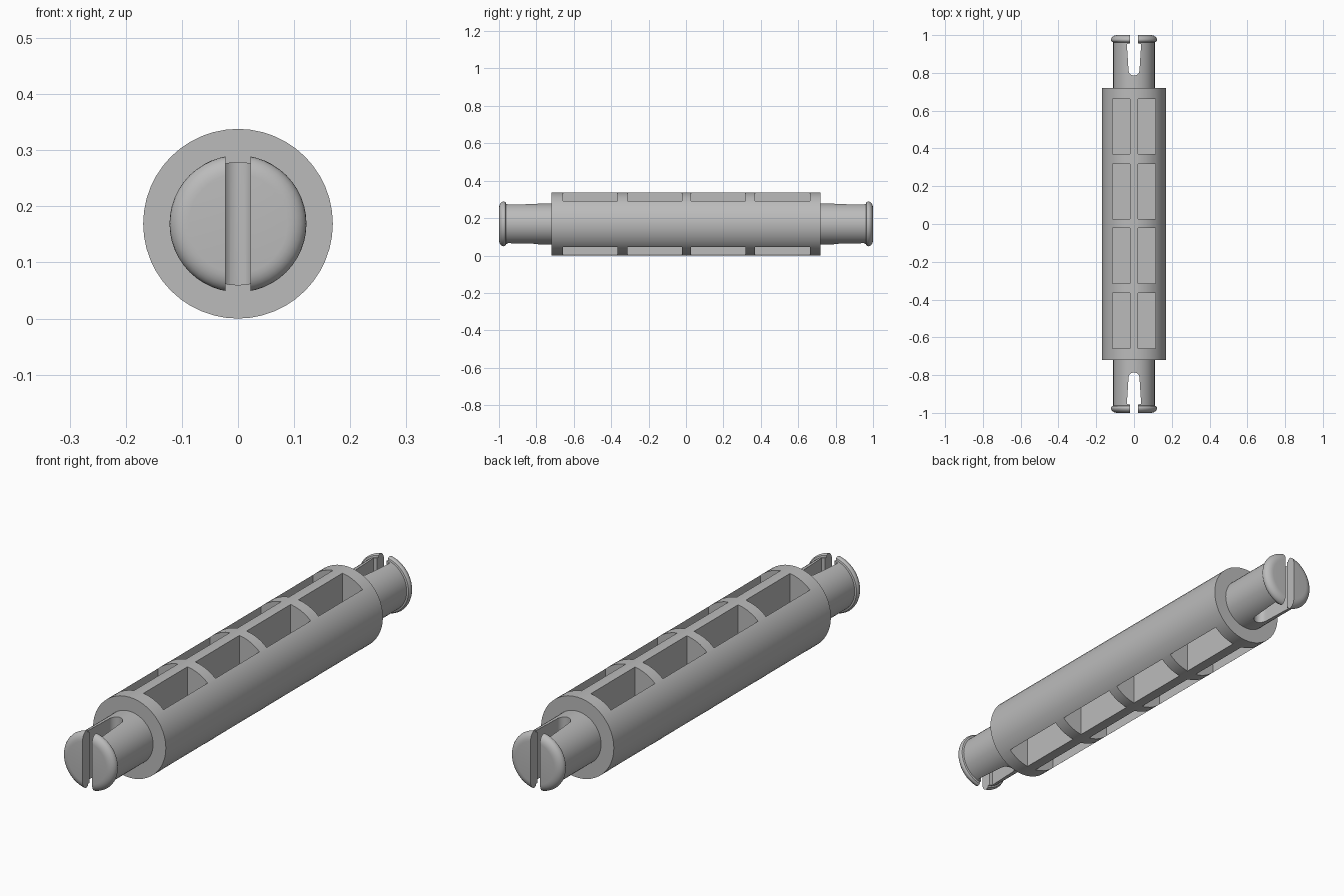
import bpy, bmesh, math

if "Cube" in bpy.data.objects:
    bpy.data.objects.remove(bpy.data.objects["Cube"])

R, CZ, SEG = 0.169, 0.169, 48

grey = bpy.data.materials.new("light grey plastic")
grey.diffuse_color = (0.5, 0.5, 0.5, 1)
grey.use_nodes = True
grey.node_tree.nodes["Principled BSDF"].inputs["Base Color"].default_value = grey.diffuse_color


def make_object(name, bm):
    bmesh.ops.recalc_face_normals(bm, faces=bm.faces)
    mesh = bpy.data.meshes.new(name)
    bm.to_mesh(mesh)
    bm.free()
    obj = bpy.data.objects.new(name, mesh)
    bpy.context.collection.objects.link(obj)
    return obj


def lathe(name, profile):
    """Closed solid turned about the y axis from (radius, y) points."""
    bm = bmesh.new()
    rings = []
    for r, y in profile:
        rings.append([bm.verts.new((r * math.cos(a), y, CZ + r * math.sin(a)))
                      for a in (2 * math.pi * i / SEG for i in range(SEG))])
    for a, b in zip(rings, rings[1:]):
        for i in range(SEG):
            j = (i + 1) % SEG
            bm.faces.new((a[i], a[j], b[j], b[i]))
    bm.faces.new(rings[0])
    bm.faces.new(rings[-1])
    obj = make_object(name, bm)
    obj.data.materials.append(grey)
    return obj


def add_prism(bm, outline, z0, z1):
    """Upright prism over an (x, y) outline."""
    lo = [bm.verts.new((x, y, z0)) for x, y in outline]
    hi = [bm.verts.new((x, y, z1)) for x, y in outline]
    bm.faces.new(lo)
    bm.faces.new(hi)
    for i in range(len(lo)):
        j = (i + 1) % len(lo)
        bm.faces.new((lo[i], lo[j], hi[j], hi[i]))


def carve(obj, bm):
    cutter = make_object("cutter", bm)
    cutter.hide_render = True
    mod = obj.modifiers.new("carve", 'BOOLEAN')
    mod.operation, mod.solver, mod.object = 'DIFFERENCE', 'EXACT', cutter
    bpy.ops.object.select_all(action='DESELECT')
    bpy.context.view_layer.objects.active = obj
    obj.select_set(True)
    bpy.ops.object.modifier_apply(modifier=mod.name)
    bpy.data.objects.remove(cutter)
    bpy.ops.object.shade_smooth_by_angle(angle=math.radians(30))


# Barrel with two rows of pockets above and below a central web
barrel = lathe("barrel", [(R, -0.72), (R, 0.72)])
pockets = bmesh.new()
for yc in (-0.512, -0.168, 0.172, 0.516):
    for s in (-1, 1):
        rect = [(s * x, yc + y) for x, y in
                ((0.022, -0.146), (0.115, -0.146), (0.115, 0.146), (0.022, 0.146))]
        add_prism(pockets, rect, CZ + 0.02, 0.5)
        add_prism(pockets, rect, -0.2, CZ - 0.02)
carve(barrel, pockets)

# Split snap pegs with a rounded lip at each end
for side, name in ((-1, "front_peg"), (1, "back_peg")):
    profile = [(0.11, 0.70), (0.11, 0.962), (0.117, 0.964), (0.121, 0.970)]
    for i in range(7):
        a = math.pi / 2 * i / 6
        profile.append((0.088 + 0.034 * math.cos(a), 0.974 + 0.026 * math.sin(a)))
    peg = lathe(name, [(r, side * y) for r, y in profile])
    # Slot: narrow mouth, wider throat, round inner end
    half = [(0.022, 1.1), (0.022, 0.955), (0.038, 0.953)]
    for i in range(7):
        a = math.pi / 2 * i / 6
        half.append((0.029 * math.cos(a), 0.815 - 0.029 * math.sin(a)))
    half[-1] = (0, 0.786)
    outline = half + [(-x, y) for x, y in reversed(half[:-1])]
    slot = bmesh.new()
    add_prism(slot, [(x, side * y) for x, y in outline], -0.2, 0.6)
    carve(peg, slot)
